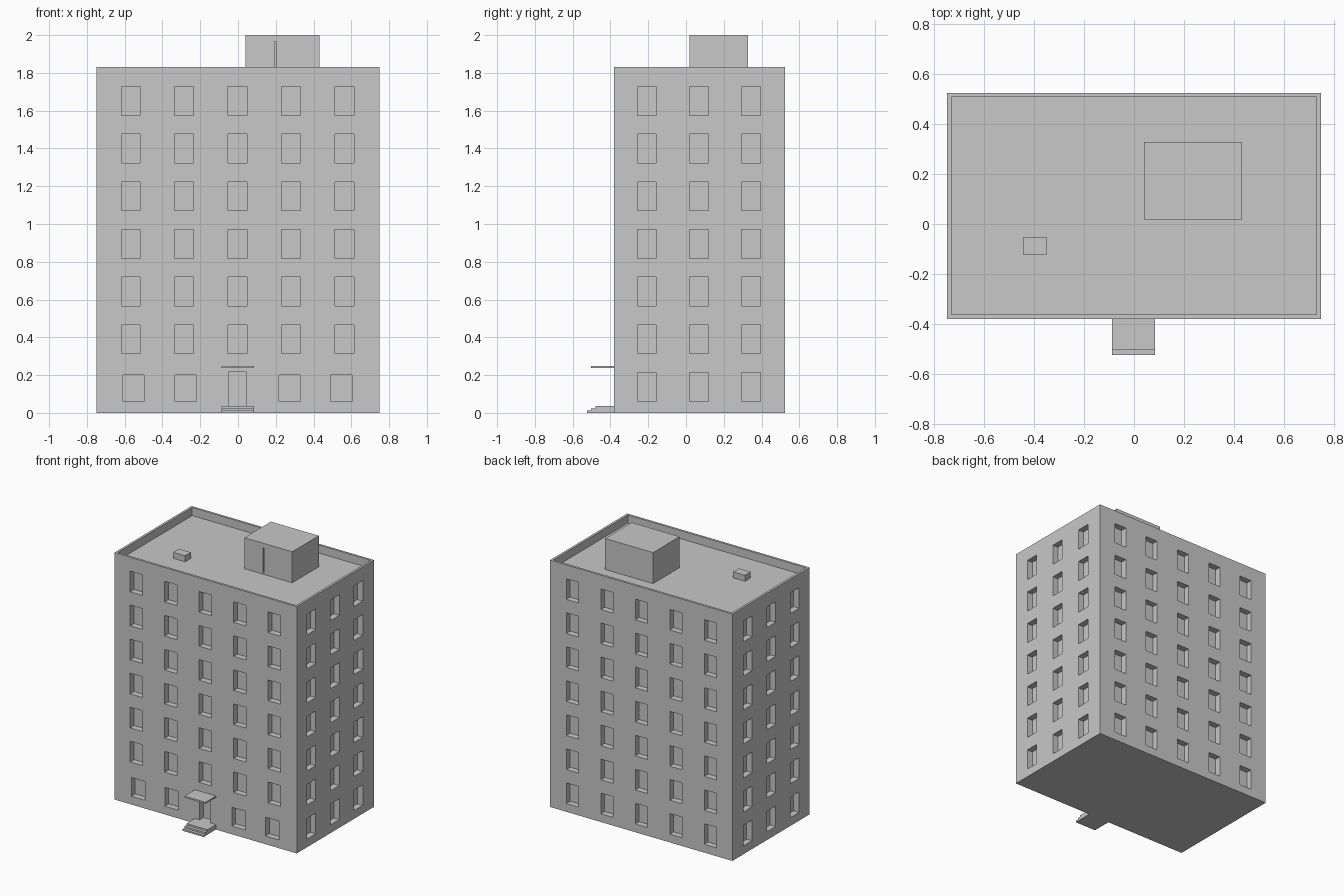
import bpy
import bmesh
from mathutils import Vector

default = bpy.data.objects.get("Cube")
if default:
    bpy.data.objects.remove(default, do_unlink=True)

concrete = bpy.data.materials.new("light_grey_concrete")
concrete.use_nodes = True
GREY = (0.58, 0.58, 0.58, 1)
concrete.diffuse_color = GREY
concrete.node_tree.nodes["Principled BSDF"].inputs["Base Color"].default_value = GREY


def add_box(bm, lo, hi):
    """Add an axis-aligned box between two corners."""
    lo, hi = Vector(lo), Vector(hi)
    for v in bmesh.ops.create_cube(bm, size=1)["verts"]:
        v.co = (lo + hi) / 2 + v.co * (hi - lo)


def make_object(name, boxes):
    bm = bmesh.new()
    for lo, hi in boxes:
        add_box(bm, lo, hi)
    mesh = bpy.data.meshes.new(name)
    bm.to_mesh(mesh)
    bm.free()
    mesh.materials.append(concrete)
    obj = bpy.data.objects.new(name, mesh)
    bpy.context.collection.objects.link(obj)
    return obj


def carve(obj, boxes):
    """Subtract boxes from an object and bake the result."""
    cutter = make_object("cutter", boxes)
    cutter.hide_render = True
    mod = obj.modifiers.new("recesses", "BOOLEAN")
    mod.operation = "DIFFERENCE"
    mod.solver = "EXACT"
    mod.object = cutter
    bpy.context.view_layer.update()
    graph = bpy.context.evaluated_depsgraph_get()
    baked = bpy.data.meshes.new_from_object(obj.evaluated_get(graph))
    obj.modifiers.clear()
    obj.data = baked
    bpy.data.objects.remove(cutter, do_unlink=True)


# Overall dimensions
X, FRONT, BACK = 0.748, -0.38, 0.525
TOP, ROOF, RIM = 1.83, 1.77, 0.017
DEPTH, OUT = 0.045, 0.05
FLOORS, FLOOR_H, SILL, WIN_H = 7, 0.2523, 0.061, 0.153
HALF = 0.05


def front_cut(x, half, z0, z1):
    return (x - half, FRONT - OUT, z0), (x + half, FRONT + DEPTH, z1)


# Window recesses on all four walls
cuts = []
for floor in range(FLOORS):
    z0 = SILL + floor * FLOOR_H
    z1 = z0 + WIN_H
    for col in range(-2, 3):
        x = col * 0.283 - 0.002
        cuts.append(((x - HALF, BACK - DEPTH, z0), (x + HALF, BACK + OUT, z1)))
        if floor > 0:
            cuts.append(front_cut(x, HALF, z0, z1))
    for col in range(-1, 2):
        y0 = 0.068 + col * 0.2755 - HALF
        y1 = y0 + 2 * HALF
        cuts.append(((X - DEPTH, y0, z0), (X + OUT, y1, z1)))
        cuts.append(((-X - OUT, y0, z0), (-X + DEPTH, y1, z1)))

# Wider ground floor windows and the entrance
for x in (-0.553, -0.278, 0.272, 0.547):
    cuts.append(front_cut(x, 0.056, SILL, 0.2))
cuts.append(front_cut(-0.003, 0.045, 0.036, 0.22))

# Sunken roof inside the parapet
cuts.append(((-X + RIM, FRONT + RIM, ROOF), (X - RIM, BACK - RIM, TOP + OUT)))

building = make_object("building_shell", [((-X, FRONT, 0), (X, BACK, TOP))])
carve(building, cuts)

# Rooftop stair house with a narrow door slit
stair_house = make_object("roof_stair_house", [((0.04, 0.018, ROOF), (0.432, 0.329, 2))])
carve(stair_house, [((0.193, -0.01, ROOF + 0.01), (0.202, 0.03, 1.965))])

# Rooftop vent
make_object("roof_vent", [((-0.445, -0.122, ROOF), (-0.348, -0.055, ROOF + 0.045))])

# Entrance canopy and steps
make_object("entrance_canopy", [((-0.088, -0.502, 0.237), (0.085, FRONT, 0.249))])
STEP = 0.012
for i, y in enumerate((-0.525, -0.502, -0.478)):
    make_object(f"entrance_step_{i + 1}",
                [((-0.088, y, i * STEP), (0.085, FRONT, (i + 1) * STEP))])
